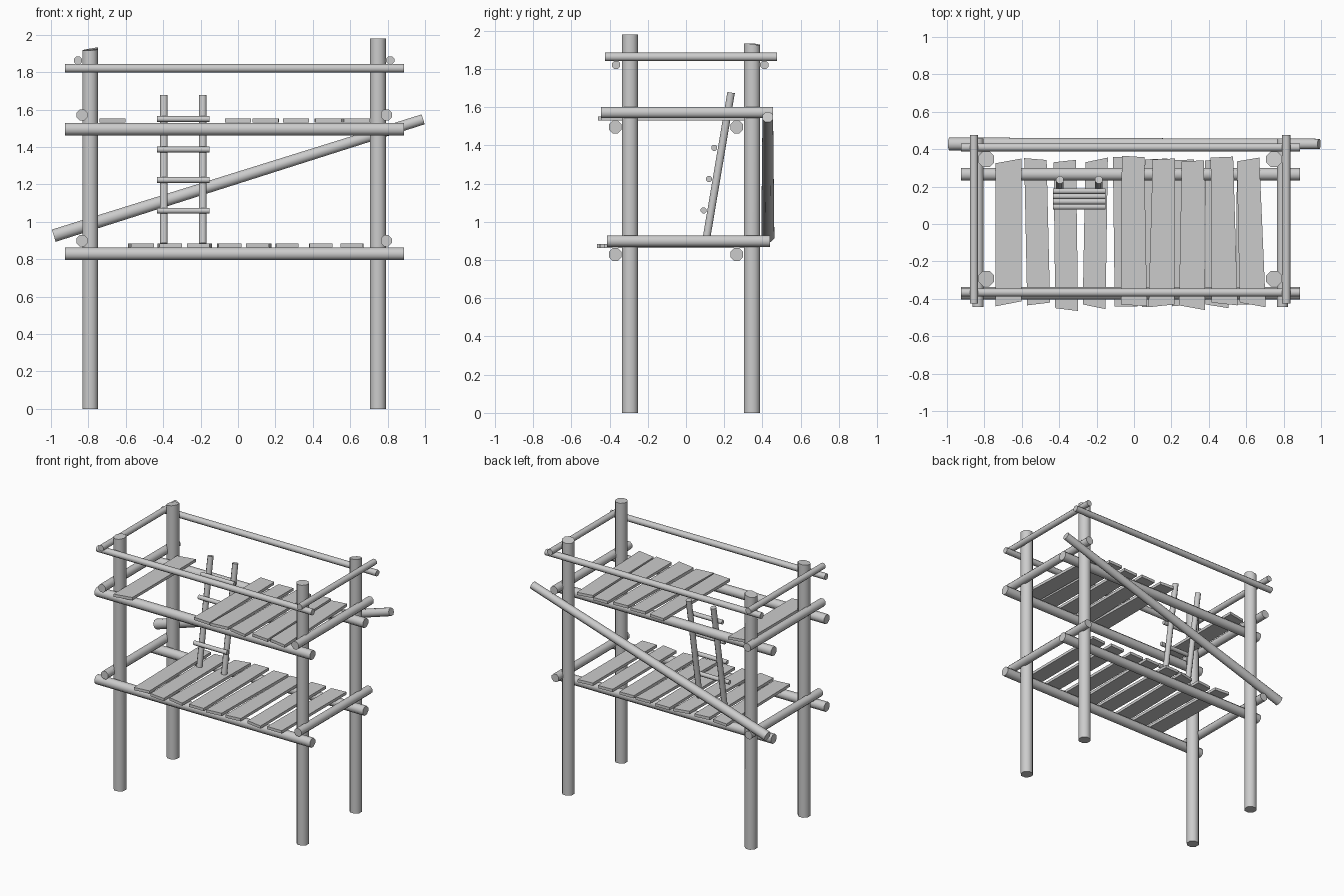
import bpy, bmesh, math
from mathutils import Vector, Matrix

if "Cube" in bpy.data.objects:
    bpy.data.objects.remove(bpy.data.objects["Cube"])


def add_object(name, bm, smooth=False):
    me = bpy.data.meshes.new(name)
    bmesh.ops.recalc_face_normals(bm, faces=bm.faces)
    bm.to_mesh(me)
    bm.free()
    ob = bpy.data.objects.new(name, me)
    bpy.context.collection.objects.link(ob)
    if smooth:
        bpy.ops.object.select_all(action='DESELECT')
        ob.select_set(True)
        bpy.context.view_layer.objects.active = ob
        bpy.ops.object.shade_smooth_by_angle(angle=math.radians(50))
    return ob


def pole(name, p, q, r1, r2=None, slant=(0, 0)):
    """Eight-sided log from p to q; slant tilts the top cut of upright logs."""
    p, q = Vector(p), Vector(q)
    d = q - p
    bm = bmesh.new()
    bmesh.ops.create_cone(bm, cap_ends=True, segments=8,
                          radius1=r1, radius2=r2 or r1, depth=d.length)
    for v in bm.verts:
        if v.co.z > 0:
            v.co.z += slant[0] * v.co.x + slant[1] * v.co.y
    rot = d.to_track_quat('Z', 'Y').to_matrix().to_4x4() if d.x or d.y else Matrix()
    bm.transform(Matrix.Translation((p + q) / 2) @ rot @ Matrix.Rotation(math.pi / 8, 4, 'Z'))
    return add_object(name, bm, True)


def plank(name, xb, xf, yb, yf, z, t=0.021, wb=0.12, wf=0.13):
    """Board with skewed ends: back and front centre x, (left, right) y of each end."""
    bm = bmesh.new()
    base = [(xf - wf / 2, yf[0]), (xf + wf / 2, yf[1]), (xb + wb / 2, yb[1]), (xb - wb / 2, yb[0])]
    face = bm.faces.new([bm.verts.new((x, y, z)) for x, y in base])
    ext = bmesh.ops.extrude_face_region(bm, geom=[face])
    bmesh.ops.translate(bm, vec=(0, 0, t),
                        verts=[g for g in ext['geom'] if isinstance(g, bmesh.types.BMVert)])
    return add_object(name, bm)


# Corner posts
for name, x, y, h, slant in [
        ("front_left_post", -0.79, -0.292, 1.92, (0.1, 0.05)),
        ("front_right_post", 0.749, -0.292, 1.98, (0, 0)),
        ("back_left_post", -0.79, 0.346, 1.925, (0.15, -0.1)),
        ("back_right_post", 0.749, 0.346, 1.925, (0.05, -0.18))]:
    pole(name, (x, y, 0), (x, y, h), 0.0455, slant=slant)

# Long beams under each deck, and the top rails
for level, z, r, yf, yb in [("lower_beam", 0.829, 0.036, -0.371, 0.266),
                            ("upper_beam", 1.496, 0.036, -0.371, 0.266),
                            ("top_rail", 1.821, 0.0235, -0.366, 0.41)]:
    for side, y in (("front", yf), ("back", yb)):
        pole(f"{side}_{level}", (-0.925, y, z), (0.887, y, z), r)

# Cross beams at the two ends
for level, z, r, y0, y1, xl, xr in [
        ("lower_cross_beam", 0.899, 0.032, -0.413, 0.44, -0.834, 0.793),
        ("upper_cross_beam", 1.572, 0.032, -0.445, 0.456, -0.834, 0.793),
        ("top_cross_rail", 1.863, 0.0235, -0.425, 0.475, -0.856, 0.814)]:
    for side, x in (("left", xl), ("right", xr)):
        pole(f"{side}_{level}", (x, y0, z), (x, y1, z), r)

# Diagonal brace across the back
pole("diagonal_brace", (-0.985, 0.428, 0.926), (0.99, 0.428, 1.548), 0.037, 0.030)

# Upper deck boards, with a gap for the ladder
upper = [(-0.67, -0.67, (.325, .35), (-.44, -.413)),
         (-0.005, 0.0, (.365, .357), (-.43, -.44)),
         (0.16, 0.147, (.345, .35), (-.445, -.43)),
         (0.315, 0.31, (.335, .34), (-.435, -.46)),
         (0.47, 0.484, (.355, .36), (-.42, -.435)),
         (0.61, 0.635, (.335, .355), (-.42, -.445))]
for i, (xb, xf, yb, yf) in enumerate(upper):
    plank(f"upper_plank_{i + 1}", xb, xf, yb, yf, 1.531, wf=0.139, wb=0.139 if i == 0 else 0.12)

# Lower deck boards
lower = [(-0.527, -0.51, (.352, .342), (-.435, -.42)),
         (-0.37, -0.36, (.33, .343), (-.45, -.465)),
         (-0.2, -0.213, (.33, .355), (-.43, -.455)),
         (-0.053, -0.042, (.358, .36), (-.44, -.44)),
         (0.118, 0.105, (.345, .35), (-.445, -.435)),
         (0.26, 0.263, (.34, .345), (-.44, -.43)),
         (0.44, 0.444, (.34, .345), (-.43, -.45)),
         (0.61, 0.608, (.335, .345), (-.43, -.43))]
for i, (xb, xf, yb, yf) in enumerate(lower):
    plank(f"lower_plank_{i + 1}", xb, xf, yb, yf, 0.864, wf=0.122)

# Leaning ladder between the decks
for side, x in (("left", -0.396), ("right", -0.188)):
    pole(f"{side}_ladder_rail", (x, 0.102, 0.884), (x, 0.236, 1.676), 0.0215)
for i, z in enumerate((1.06, 1.224, 1.387, 1.55)):
    y = 0.092 + 0.171 * (z - 1.06)
    pole(f"ladder_rung_{i + 1}", (-0.433, y, z), (-0.152, y, z), 0.0165)
